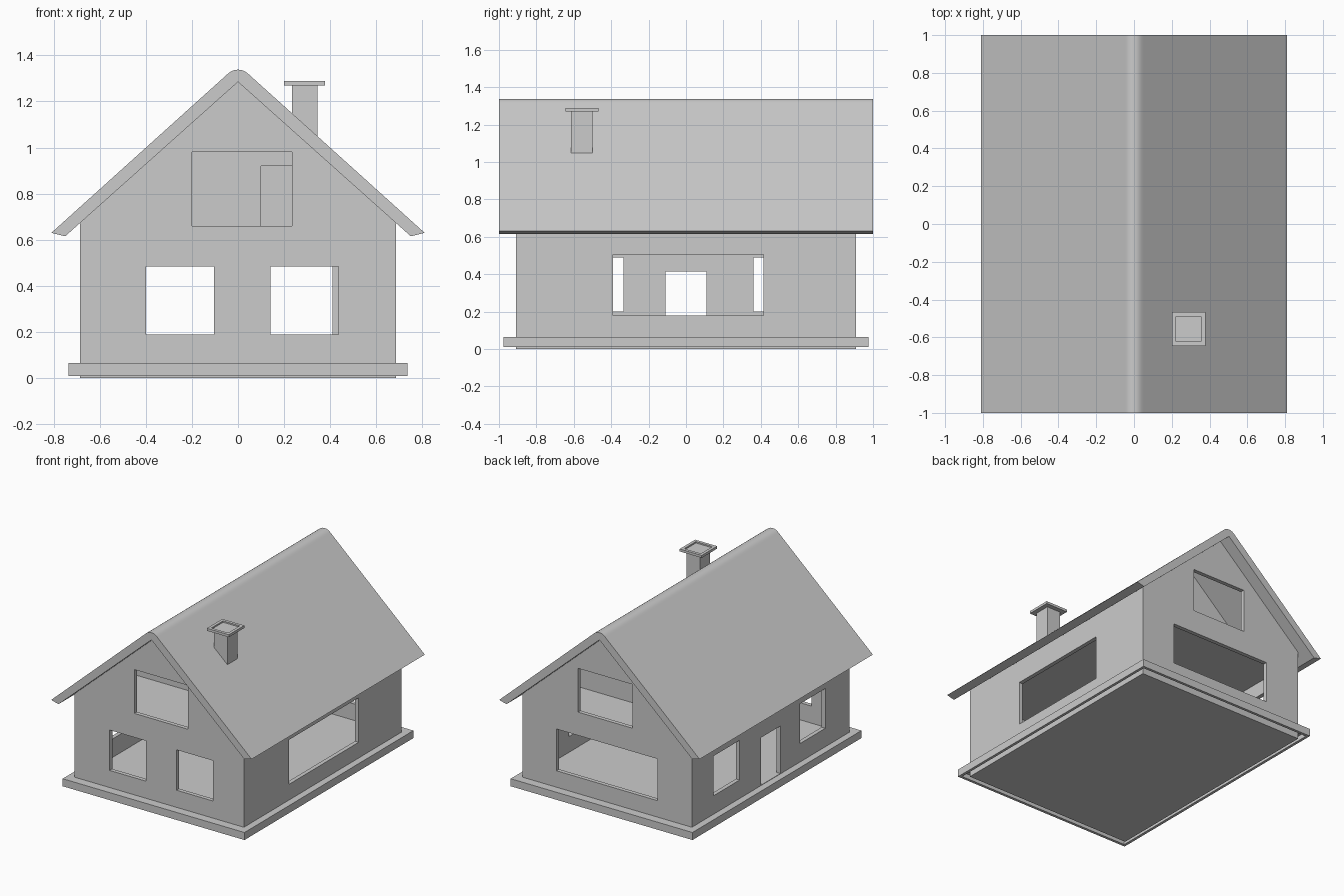
import bpy, bmesh, math

if "Cube" in bpy.data.objects:
    bpy.data.objects.remove(bpy.data.objects["Cube"])


def prism(name, profile, y0, y1):
    """Extrude an (x, z) outline along y."""
    bm = bmesh.new()
    face = bm.faces.new([bm.verts.new((x, y0, z)) for x, z in profile])
    ext = bmesh.ops.extrude_face_region(bm, geom=[face])
    for v in ext["geom"]:
        if isinstance(v, bmesh.types.BMVert):
            v.co.y = y1
    bmesh.ops.recalc_face_normals(bm, faces=bm.faces)
    me = bpy.data.meshes.new(name)
    bm.to_mesh(me)
    bm.free()
    ob = bpy.data.objects.new(name, me)
    bpy.context.collection.objects.link(ob)
    return ob


def box(name, x0, x1, y0, y1, z0, z1):
    return prism(name, [(x0, z0), (x1, z0), (x1, z1), (x0, z1)], y0, y1)


def cut(ob, *bounds):
    """Subtract a box from an object."""
    cutter = box("cutter", *bounds)
    mod = ob.modifiers.new("cut", "BOOLEAN")
    mod.operation = "DIFFERENCE"
    mod.solver = "EXACT"
    mod.object = cutter
    bpy.context.view_layer.objects.active = ob
    bpy.ops.object.modifier_apply(modifier=mod.name)
    bpy.data.objects.remove(cutter)


W, D, T = 0.685, 0.91, 0.03          # half width, half depth, wall thickness
RIDGE, SLOPE = 1.285, 0.893


def under_roof(x):
    return RIDGE - SLOPE * abs(x)


def gable(half, base):
    e = under_roof(half)
    return [(-half, base), (half, base), (half, e), (0, RIDGE), (-half, e)]


# Walls with floor, hollowed out
walls = prism("walls", gable(W, 0), -D, D)
cut(walls, -W + T, W - T, -D + T, D - T, 0.065, 1.5)

# Front windows: two below, one in the gable
cut(walls, -0.40, -0.105, -1, -0.8, 0.19, 0.485)
cut(walls, 0.14, 0.435, -1, -0.8, 0.19, 0.485)
cut(walls, -0.20, 0.235, -1, -0.8, 0.66, 0.98)
# Back windows: one wide, one in the gable
cut(walls, -0.405, 0.41, 0.8, 1, 0.185, 0.49)
cut(walls, -0.205, 0.235, 0.8, 1, 0.66, 0.98)
# Wide window on the right
cut(walls, 0.6, 0.8, -0.39, 0.415, 0.18, 0.505)
# Door between two windows on the left
cut(walls, -0.8, -0.6, -0.11, 0.11, 0.068, 0.415)
cut(walls, -0.8, -0.6, 0.36, 0.66, 0.20, 0.49)
cut(walls, -0.8, -0.6, -0.63, -0.335, 0.20, 0.49)

# Upper floor and attic partitions
box("upper_floor", -W + T, W - T, -D + T, D - T, 0.595, 0.63)
front_partition = prism("front_partition", gable(W - T, 0.63), -0.36, -0.33)
cut(front_partition, 0.10, 0.32, -0.5, -0.2, 0.6, 0.92)
prism("back_partition", gable(W - T, 0.63), 0.50, 0.53)

# Plinth: ring around the walls, grooved underneath
plinth = box("plinth", -0.735, 0.735, -0.975, 0.975, 0.01, 0.065)
cut(plinth, -W, W, -D, D, -0.1, 0.2)
cut(plinth, -0.715, 0.715, -0.955, 0.955, -0.1, 0.045)

# Roof: mirrored slope with rounded ridge
right = [(0.75, 0.615), (0.81, 0.63), (0.05, 1.315), (0.04, 1.324),
         (0.028, 1.332), (0.014, 1.337)]
roof = prism("roof", [(0, RIDGE)] + right + [(0, 1.338)]
             + [(-x, z) for x, z in reversed(right)], -1, 1)
bpy.context.view_layer.objects.active = roof
roof.select_set(True)
bpy.ops.object.shade_smooth_by_angle(angle=math.radians(25))

# Chimney: shaft resting in the roof, cap with a shallow recess
prism("chimney_shaft", [(0.235, under_roof(0.235) + 0.03), (0.345, under_roof(0.345) + 0.03),
                        (0.345, 1.272), (0.235, 1.272)], -0.615, -0.50)
cap = box("chimney_cap", 0.20, 0.378, -0.645, -0.467, 1.27, 1.288)
cut(cap, 0.222, 0.356, -0.623, -0.489, 1.278, 1.4)
